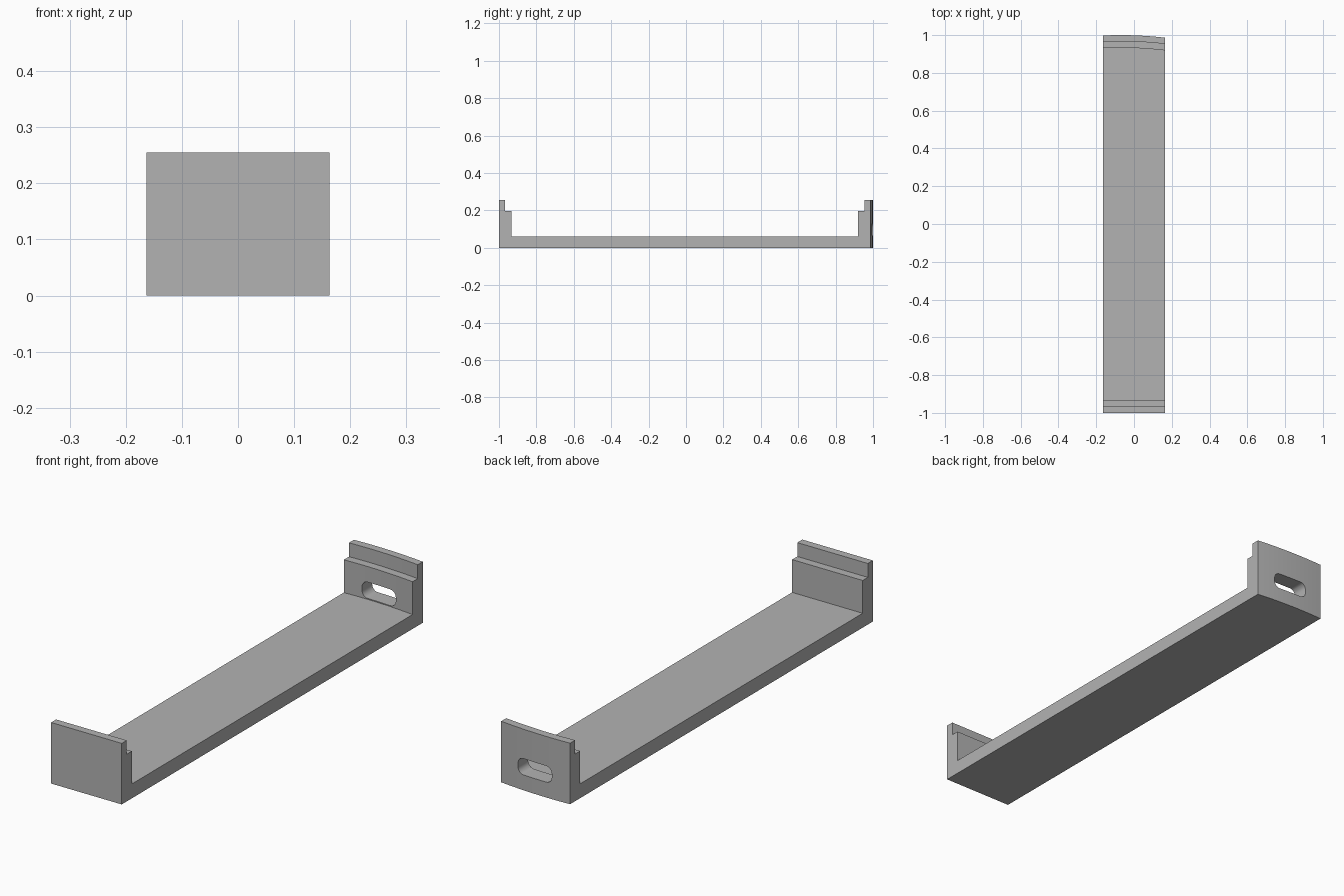
import bpy, bmesh, math

if "Cube" in bpy.data.objects:
    bpy.data.objects.remove(bpy.data.objects["Cube"], do_unlink=True)

HALF_W, TOP, STEP, FLOOR = 0.163, 0.255, 0.197, 0.06
LIP, WALL = 0.033, 0.067            # thickness of upper lip and lower wall
ARC_X, SEGMENTS = -0.07, 24         # centre of the curved back end

grey = bpy.data.materials.new("grey")
grey.use_nodes = True
grey.diffuse_color = (0.45, 0.45, 0.45, 1)
grey.node_tree.nodes["Principled BSDF"].inputs["Base Color"].default_value = (0.45, 0.45, 0.45, 1)


def make_object(name, bm):
    bmesh.ops.recalc_face_normals(bm, faces=bm.faces)
    mesh = bpy.data.meshes.new(name)
    bm.to_mesh(mesh)
    bm.free()
    mesh.materials.append(grey)
    obj = bpy.data.objects.new(name, mesh)
    bpy.context.collection.objects.link(obj)
    return obj


def loft(rings):
    """Skin a row of closed rings and cap both ends."""
    bm = bmesh.new()
    rows = [[bm.verts.new(p) for p in ring] for ring in rings]
    for a, b in zip(rows, rows[1:]):
        for i in range(len(a)):
            j = (i + 1) % len(a)
            bm.faces.new((a[i], a[j], b[j], b[i]))
    bm.faces.new(rows[0])
    bm.faces.new(rows[-1])
    return bm


def section(x):
    """Bracket side profile at x; the back end follows concentric arcs."""
    def back(inset):
        return math.sqrt((2 - inset) ** 2 - (x - ARC_X) ** 2) - 1
    outline = [(-1, 0), (back(0), 0), (back(0), TOP), (back(LIP), TOP),
               (back(LIP), STEP), (back(WALL), STEP), (back(WALL), FLOOR),
               (WALL - 1, FLOOR), (WALL - 1, STEP), (LIP - 1, STEP),
               (LIP - 1, TOP), (-1, TOP)]
    return [(x, y, z) for y, z in outline]


# Bracket body: floor plate with a stepped wall at each end
bracket = make_object("bracket", loft(
    [section(HALF_W * (2 * i / SEGMENTS - 1)) for i in range(SEGMENTS + 1)]))


# Rounded slot through the back wall
def slot_ring(y, half_w=0.08, half_h=0.034, radius=0.026, centre_z=0.098):
    ring = []
    for corner, (sx, sz) in enumerate([(1, 1), (-1, 1), (-1, -1), (1, -1)]):
        for k in range(7):
            a = math.pi / 2 * (corner + k / 6)
            ring.append((sx * (half_w - radius) + radius * math.cos(a), y,
                         centre_z + sz * (half_h - radius) + radius * math.sin(a)))
    return ring


cutter = make_object("slot_cutter", loft([slot_ring(0.85), slot_ring(1.1)]))
cutter.hide_render = True

cut = bracket.modifiers.new("slot", 'BOOLEAN')
cut.operation = 'DIFFERENCE'
cut.solver = 'EXACT'
cut.object = cutter
bpy.ops.object.select_all(action='DESELECT')
bracket.select_set(True)
bpy.context.view_layer.objects.active = bracket
bpy.ops.object.modifier_apply(modifier=cut.name)
bpy.data.objects.remove(cutter, do_unlink=True)
bpy.ops.object.shade_smooth_by_angle(angle=math.radians(30))
